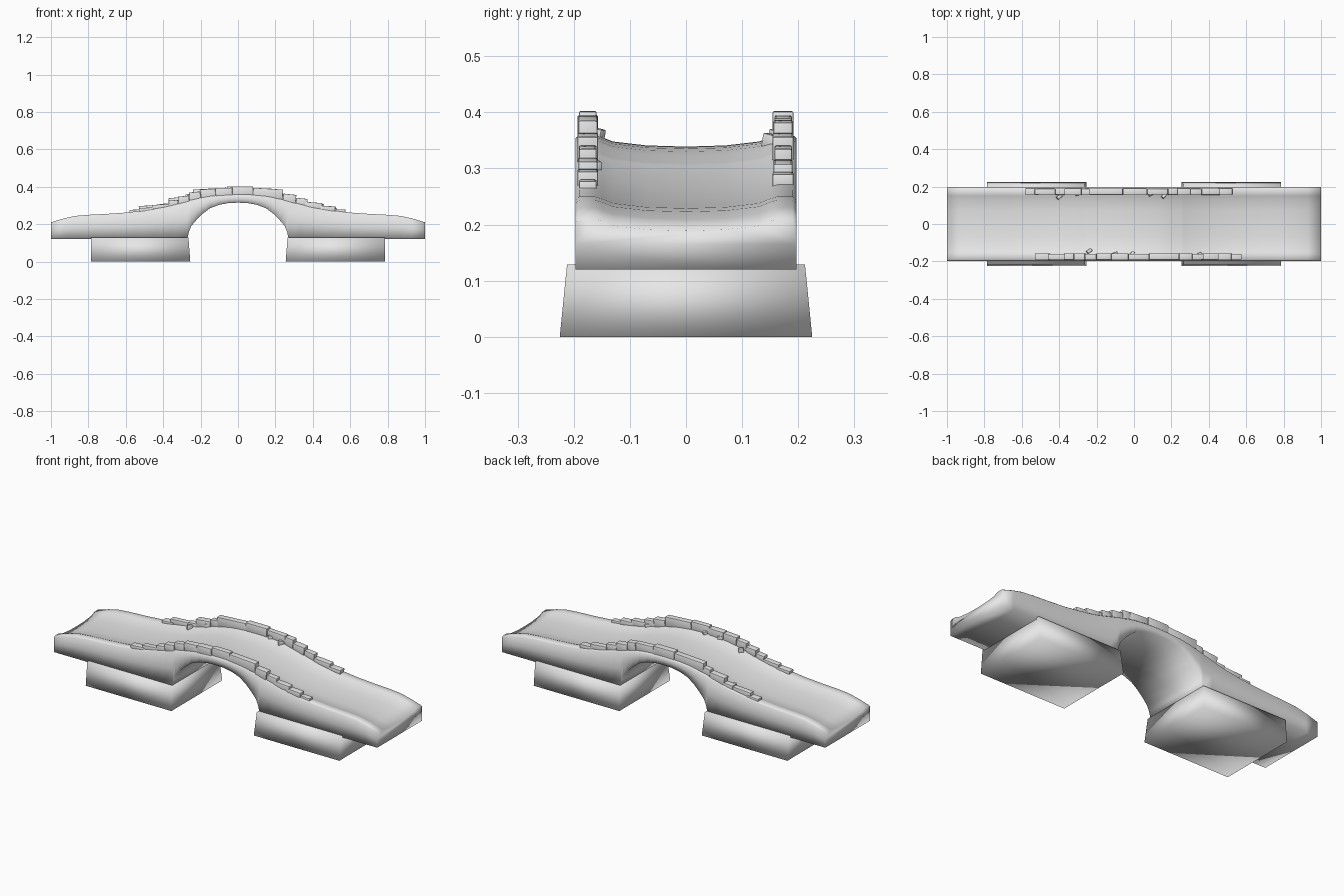
import bpy, bmesh, math
from mathutils import Matrix, Vector

cube = bpy.data.objects.get("Cube")
if cube:
    bpy.data.objects.remove(cube)

# Stone material
stone = bpy.data.materials.new("grey_stone")
stone.use_nodes = True
GREY = (0.8, 0.8, 0.8, 1)
stone.diffuse_color = GREY
stone.node_tree.nodes["Principled BSDF"].inputs["Base Color"].default_value = GREY


def make_object(name, bm, angle=None):
    bmesh.ops.recalc_face_normals(bm, faces=bm.faces)
    mesh = bpy.data.meshes.new(name)
    bm.to_mesh(mesh)
    bm.free()
    mesh.materials.append(stone)
    obj = bpy.data.objects.new(name, mesh)
    bpy.context.collection.objects.link(obj)
    bpy.ops.object.select_all(action='DESELECT')
    obj.select_set(True)
    bpy.context.view_layer.objects.active = obj
    if angle is None:
        bpy.ops.object.shade_smooth()
    else:
        bpy.ops.object.shade_smooth_by_angle(angle=math.radians(angle))
    return obj


# Half profile of the bridge: distance from the middle, rim height, underside height
HALF = [(0, .36, .315), (.05, .359, .313), (.1, .356, .304), (.15, .351, .285),
        (.19, .344, .255), (.22, .336, .225), (.25, .33, .19), (.262, .327, .16),
        (.27, .324, .125), (.33, .308, .123), (.4, .29, .122), (.5, .274, .12),
        (.6, .262, .12), (.7, .255, .12), (.8, .25, .12), (.87, .244, .12),
        (.93, .231, .12), (1, .21, .12)]
STATIONS = [(-x, r, b) for x, r, b in HALF[:0:-1]] + HALF


def rim(x):
    x = abs(x)
    for (x0, r0, _), (x1, r1, _) in zip(HALF, HALF[1:]):
        if x <= x1:
            return r0 + (r1 - r0) * (x - x0) / (x1 - x0)
    return HALF[-1][1]


# Arched deck: dished walkway between two raised rims, lofted along x
bm = bmesh.new()
rings = []
for x, top, low in STATIONS:
    half = [(.07, top - .019), (.13, top - .012), (.15, top - .004),
            (.163, top), (.19, top), (.197, top - .006),
            (.197, (top + low) / 2), (.197, low)]
    loop = [(0, top - .021)] + half + [(0, low)] + [(-y, z) for y, z in reversed(half)]
    rings.append([bm.verts.new((x, y, z)) for y, z in loop])
for a, b in zip(rings, rings[1:]):
    for i in range(len(a)):
        j = (i + 1) % len(a)
        bm.faces.new((a[i], a[j], b[j], b[i]))
bm.faces.new(rings[0])
bm.faces.new(rings[-1])
make_object("arched_deck", bm)

# Tapered piers
for name, side in (("left_pier", 1), ("right_pier", -1)):
    bm = bmesh.new()
    bmesh.ops.create_cube(bm, size=1)
    for v in bm.verts:
        upper = v.co.z > 0
        inner = .265 if upper else .255
        v.co = Vector((side * (.785 if v.co.x * side > 0 else inner),
                       math.copysign(.212 if upper else .225, v.co.y),
                       .129 if upper else 0))
    make_object(name, bm)


def add_block(bm, x0, x1, y, width, low, top, tilt=0, turn=0):
    place = (Matrix.Translation(((x0 + x1) / 2, y, (low + top) / 2))
             @ Matrix.Rotation(turn, 4, 'Z') @ Matrix.Rotation(tilt, 4, 'Y')
             @ Matrix.Diagonal((x1 - x0, width, top - low, 1)))
    made = bmesh.ops.create_cube(bm, size=1, matrix=place)
    edges = list({e for v in made["verts"] for e in v.link_edges})
    bmesh.ops.bevel(bm, geom=edges, offset=.003, segments=2, affect='EDGES', profile=.5)


# Parapet stones: start, end, top height
FRONT = [(-.53, -.45, .288), (-.46, -.36, .306), (-.37, -.32, .328), (-.32, -.26, .35),
         (-.26, -.2, .372), (-.2, -.12, .388), (-.12, -.03, .394), (-.03, .08, .402),
         (.08, .24, .39), (.24, .31, .36), (.31, .37, .338), (.36, .45, .316),
         (.44, .52, .297), (.52, .575, .279)]
BACK = [(-.58, -.51, .278), (-.53, -.42, .3), (-.42, -.36, .31), (-.37, -.28, .343),
        (-.28, -.22, .362), (-.24, -.06, .39), (-.06, .07, .402), (.07, .18, .392),
        (.18, .23, .384), (.23, .3, .36), (.3, .36, .338), (.36, .46, .312),
        (.45, .525, .292)]
# Loose pebbles beside the stones: x, distance in from the row, turn
PEBBLES_FRONT = [(-.24, .03, .6), (-.1, .015, .3), (-.01, .015, 1), (.35, .012, .4)]
PEBBLES_BACK = [(-.4, .028, .7), (-.3, .012, .3), (.09, .012, .5), (.16, .022, .9)]

for name, y, row, pebbles in (("front_parapet", -.175, FRONT, PEBBLES_FRONT),
                              ("back_parapet", .173, BACK, PEBBLES_BACK)):
    bm = bmesh.new()
    for i, (x0, x1, top) in enumerate(row):
        mid = (x0 + x1) / 2
        slope = (rim(x1) - rim(x0)) / (x1 - x0)
        width = (.037, .031, .034)[i % 3]
        add_block(bm, x0, x1, y, width, rim(mid) - .012, top, -math.atan(slope) * .4)
    for x, inward, turn in pebbles:
        py = y - math.copysign(inward, y)
        add_block(bm, x - .014, x + .014, py, .018, rim(x) - .015, rim(x) + .012, .2, turn)
    make_object(name, bm, 35)
